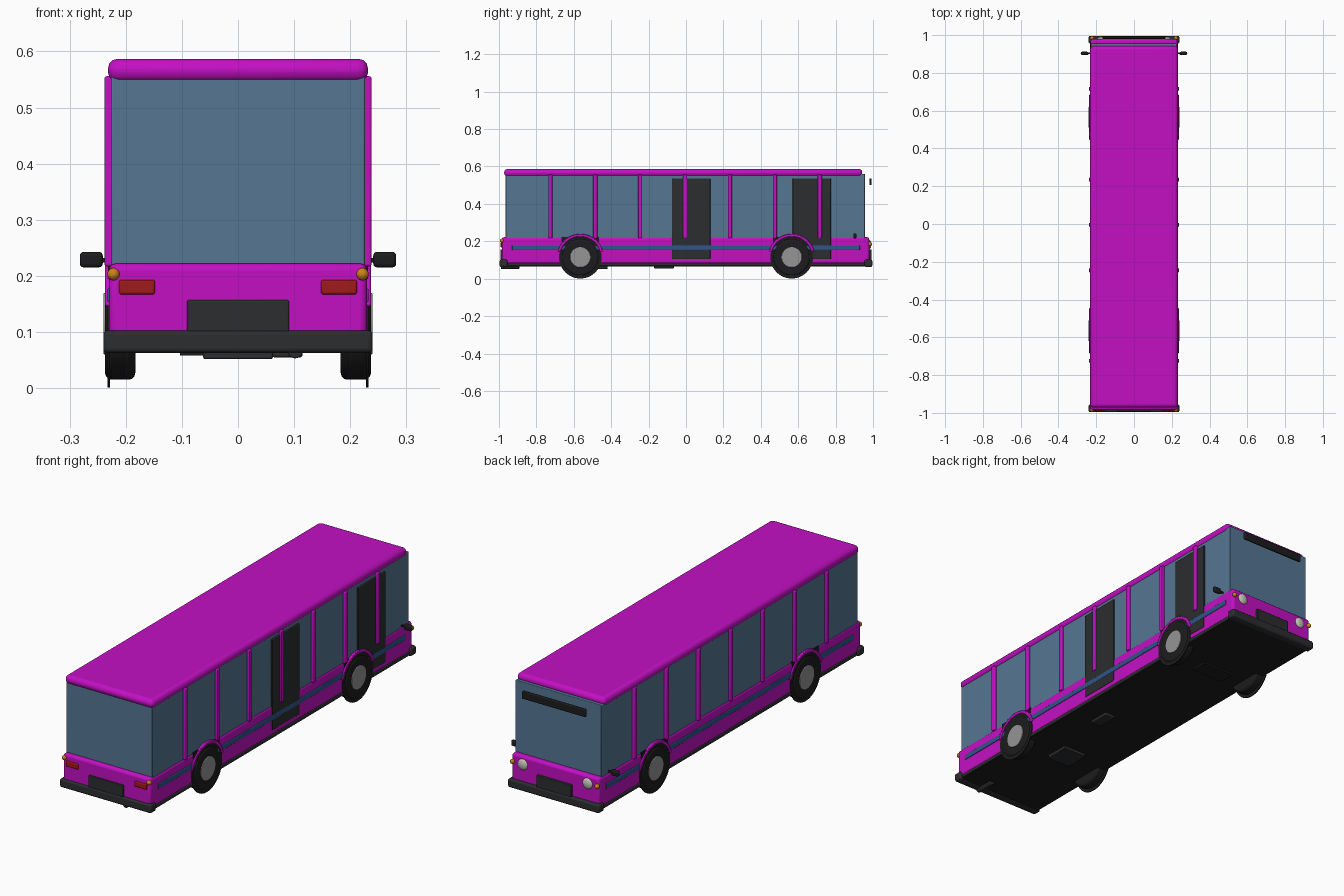
import bpy, bmesh, math
from mathutils import Matrix

if "Cube" in bpy.data.objects:
    bpy.data.objects.remove(bpy.data.objects["Cube"])

def mat(name, r, g, b):
    m = bpy.data.materials.new(name)
    m.diffuse_color = (r, g, b, 1)
    m.use_nodes = True
    m.node_tree.nodes["Principled BSDF"].inputs["Base Color"].default_value = m.diffuse_color
    return m

PAINT = mat("magenta_paint", 0.55, 0.005, 0.55)
GLASS = mat("blue_glass", 0.09, 0.18, 0.29)
BLACK = mat("black_rubber", 0.012, 0.012, 0.013)
DARK = mat("dark_trim", 0.025, 0.026, 0.028)
BLUE = mat("blue_stripe", 0.03, 0.09, 0.25)
RED = mat("red_lens", 0.35, 0.01, 0.01)
ORANGE = mat("orange_lens", 0.6, 0.22, 0.01)
METAL = mat("grey_metal", 0.3, 0.3, 0.3)
LAMP = mat("lamp_glass", 0.55, 0.55, 0.48)

def finish(name, bm, material, bevel=0, segments=3):
    bmesh.ops.recalc_face_normals(bm, faces=bm.faces)
    me = bpy.data.meshes.new(name)
    bm.to_mesh(me)
    bm.free()
    me.materials.append(material)
    ob = bpy.data.objects.new(name, me)
    bpy.context.collection.objects.link(ob)
    if bevel:
        mod = ob.modifiers.new("Bevel", 'BEVEL')
        mod.width, mod.segments = bevel, segments
        mod.limit_method = 'ANGLE'
    bpy.ops.object.select_all(action='DESELECT')
    bpy.context.view_layer.objects.active = ob
    ob.select_set(True)
    bpy.ops.object.shade_smooth_by_angle(angle=math.radians(35))
    return ob

def box(name, x, y, z, material, bevel=0, front_top=None):
    """Box from (min, max) ranges; front_top leans the top front edge to that y."""
    bm = bmesh.new()
    bmesh.ops.create_cube(bm, size=1)
    for v in bm.verts:
        v.co = [r[0] if c < 0 else r[1] for c, r in zip(v.co, (x, y, z))]
        if front_top is not None and v.co.y == y[1] and v.co.z == z[1]:
            v.co.y = front_top
    return finish(name, bm, material, bevel)

def side_box(name, s, x, y, z, material, bevel=0):
    return box(name, sorted((s * x[0], s * x[1])), y, z, material, bevel)

def disc(name, center, radius, depth, axis, material, bevel=0, sides=40):
    bm = bmesh.new()
    rot = Matrix.Rotation(math.pi / 2, 4, 'Y' if axis == 'X' else 'X')
    bmesh.ops.create_cone(bm, cap_ends=True, segments=sides, radius1=radius, radius2=radius,
                          depth=depth, matrix=Matrix.Translation(center) @ rot)
    return finish(name, bm, material, bevel)

def ball(name, center, scale, material):
    bm = bmesh.new()
    bmesh.ops.create_uvsphere(bm, u_segments=20, v_segments=12, radius=1,
                              matrix=Matrix.Translation(center) @ Matrix.Diagonal((*scale, 1)))
    return finish(name, bm, material)

def arch(name, x, y, z, r_in, r_out, material, n=24):
    """Flat ring sector over a wheel, swept across the x range."""
    bm = bmesh.new()
    rings = []
    for i in range(n + 1):
        a = math.radians(15 + 150 * i / n)
        rings.append([bm.verts.new((px, y + r * math.cos(a), z + r * math.sin(a)))
                      for px, r in ((x[0], r_in), (x[1], r_in), (x[1], r_out), (x[0], r_out))])
    for a, b in zip(rings, rings[1:]):
        for k in range(4):
            bm.faces.new((a[k], a[(k + 1) % 4], b[(k + 1) % 4], b[k]))
    bm.faces.new(rings[0])
    bm.faces.new(rings[-1])
    return finish(name, bm, material, 0.003, 2)

# Main shell: painted lower body, glazed cabin, roof, floor
box("lower_body", (-0.23, 0.23), (-0.985, 0.98), (0.08, 0.222), PAINT, 0.012)
box("window_glass", (-0.226, 0.226), (-0.965, 0.957), (0.215, 0.56), GLASS, 0.003, front_top=0.933)
box("roof", (-0.232, 0.232), (-0.972, 0.942), (0.546, 0.587), PAINT, 0.018)
box("underbody", (-0.225, 0.225), (-0.96, 0.97), (0.066, 0.09), BLACK)

# Parts at both ends
for e, name in ((-1, "rear"), (1, "front")):
    box(name + "_bumper", (-0.24, 0.24), sorted((e * 0.955, e * 0.996)), (0.063, 0.103), DARK, 0.008)
    box(name + "_plate_panel", (-0.091, 0.091), sorted((e * 0.96, e * 0.992)), (0.1, 0.157), DARK, 0.003)
    for s in (-1, 1):
        ball(name + "_marker_lamp", (s * 0.222, e * 0.984, 0.203 if e < 0 else 0.185),
             (0.011, 0.011, 0.011), ORANGE)

# Lights and mirrors
for s in (-1, 1):
    side_box("tail_light", s, (0.148, 0.212), (-0.991, -0.97), (0.167, 0.193), RED, 0.004)
    ball("headlight", (s * 0.17, 0.979, 0.183), (0.026, 0.012, 0.026), LAMP)
    side_box("mirror", s, (0.241, 0.282), (0.895, 0.912), (0.215, 0.243), BLACK, 0.007)
    side_box("mirror_arm", s, (0.222, 0.245), (0.9, 0.907), (0.224, 0.232), BLACK)
box("destination_sign", (-0.167, 0.167), (0.98, 0.993), (0.5, 0.537), BLACK, 0.004)

# Sides: pillars, stripes, sill and wheels
for s in (-1, 1):
    for i in range(7):
        y = -0.725 + 0.24 * i
        side_box("window_pillar", s, (0.22, 0.238), (y - 0.011, y + 0.011), (0.217, 0.556), PAINT, 0.004)
    side_box("side_stripe", s, (0.222, 0.233), (-0.93, 0.93), (0.153, 0.178), BLUE, 0.003)
    side_box("sill", s, (0.2, 0.232), (-0.95, 0.96), (0.068, 0.084), DARK, 0.003)
    for y in (-0.565, 0.565):
        disc("tire", (s * 0.21, y, 0.115), 0.1, 0.054, 'X', BLACK, 0.012, 48)
        disc("tire_rim_disc", (s * 0.2305, y, 0.115), 0.114, 0.005, 'X', BLACK, 0, 48)
        disc("hub_cap", (s * 0.232, y, 0.115), 0.055, 0.016, 'X', METAL, 0.003)
        arch("wheel_arch", sorted((s * 0.215, s * 0.237)), y, 0.115, 0.11, 0.125, PAINT)
        side_box("arch_liner", s, (0.2, 0.2315), (y - 0.1, y + 0.1), (0.195, 0.224), BLACK)

# Passenger doors on the right side
for y0 in (-0.075, 0.57):
    box("door", (0.21, 0.232), (y0, y0 + 0.205), (0.105, 0.536), DARK, 0.003)

# Underside equipment and exhaust
box("engine_pan", (-0.062, 0.062), (-0.54, -0.42), (0.052, 0.075), DARK, 0.003)
box("muffler", (0.06, 0.115), (-0.17, -0.065), (0.055, 0.075), DARK, 0.004)
box("front_crossmember", (-0.103, 0.065), (0.5, 0.58), (0.058, 0.075), BLACK)
disc("exhaust_pipe", (0.102, -0.94, 0.067), 0.014, 0.1, 'Y', DARK, 0.003, 20)
